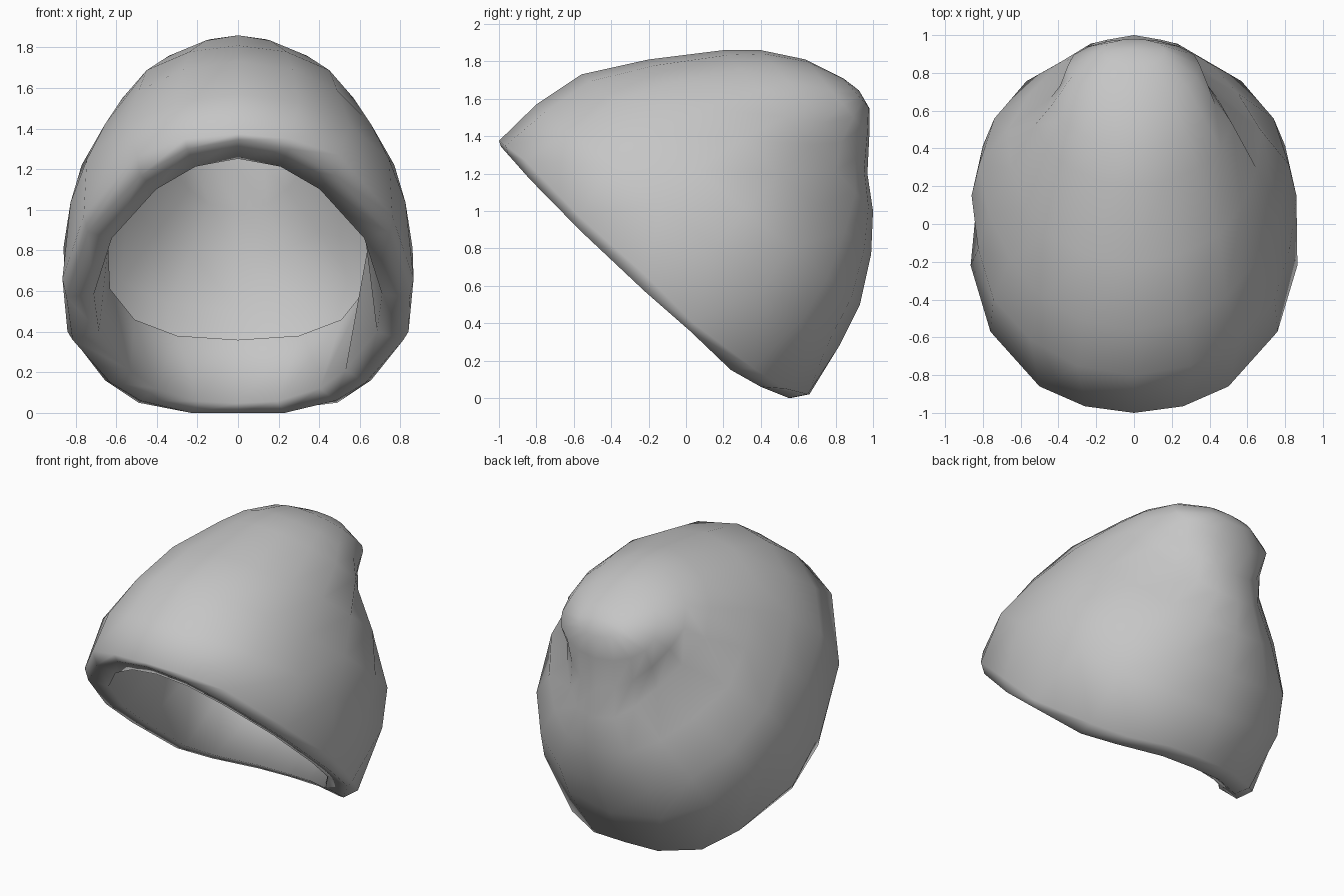
import bpy, bmesh, math

if "Cube" in bpy.data.objects:
    bpy.data.objects.remove(bpy.data.objects["Cube"])

grey = bpy.data.materials.new("wool_grey")
grey.diffuse_color = (0.56, 0.56, 0.56, 1)
grey.use_nodes = True
grey.node_tree.nodes["Principled BSDF"].inputs["Base Color"].default_value = grey.diffuse_color

HALF = 9  # steps from the brow to the nape on each side


def mirrored(half):
    """Complete a half loop (brow to nape, +x side) into a closed loop."""
    return half + [(-x, y, z) for x, y, z in half[-2:0:-1]]


def crown_loop(front, back, widths):
    """Half of a tilted loop between a brow point and a nape point (y, z)."""
    pts = []
    for i, w in enumerate([0] + widths + [0]):
        k = (1 - math.cos(math.pi * i / HALF)) / 2
        pts.append((w, front[0] + (back[0] - front[0]) * k,
                    front[1] + (back[1] - front[1]) * k))
    return pts


# Lowest line of the folded rim, from brow to nape
rim = [(0, -.99, 1.345), (.25, -.95, 1.3), (.48, -.835, 1.17), (.74, -.56, .89),
       (.845, -.22, .57), (.815, .02, .36), (.63, .24, .15), (.48, .4, .06),
       (.23, .55, 0), (0, .56, 0)]

# Outer edge of the folded rim, thicker at the nape
rim_outer = [(0, -1, 1.375), (.26, -.965, 1.35), (.5, -.86, 1.27),
             (.76, -.57, .97), (.865, -.22, .66), (.84, .04, .40),
             (.655, .36, .16), (.49, .53, .05), (.24, .65, .02), (0, .66, .02)]

# Inner edge of the folded rim
rim_inner = []
for i, (x, y, z) in enumerate(rim):
    s = .86 + .07 * max(0, i - 4) / 5
    rim_inner.append((x * .84, -.2 + (y + .2) * s, .68 + (z - .68) * s))

# Open upper edge of the lining inside the hat
lining = [(0, -.72, 1.5), (.2, -.68, 1.47), (.38, -.55, 1.38), (.53, -.3, 1.22),
          (.61, -.05, 1.0), (.64, .15, .82), (.63, .4, .61), (.51, .58, .46),
          (.3, .68, .38), (0, .72, .36)]

# Crown loops up to the peak: brow point, nape point, half widths;
# the upper loops pinch in at the back below the peak
crown = [((-.8, 1.57), (.82, .28), [.30, .55, .745, .825, .86, .80, .63, .35]),
         ((-.56, 1.73), (.93, .5), [.27, .49, .655, .77, .82, .74, .57, .34]),
         ((-.2, 1.81), (.99, .77), [.24, .45, .57, .65, .67, .55, .40, .23]),
         ((.2, 1.86), (1.0, 1.0), [.16, .34, .46, .52, .44, .34, .24, .14]),
         ((.4, 1.86), (.97, 1.2), [.14, .28, .38, .43, .39, .32, .23, .13]),
         ((.64, 1.81), (.98, 1.4), [.10, .20, .28, .33, .35, .32, .24, .13]),
         ((.84, 1.71), (.98, 1.55), [.06, .11, .14, .16, .16, .15, .11, .06])]

loops = [lining, rim_inner, rim, rim_outer] + [crown_loop(*c) for c in crown]

# Bridge the loops into one cap with a folded rim
bm = bmesh.new()
rings = [[bm.verts.new(p) for p in mirrored(h)] for h in loops]
n = 2 * HALF
for a, b in zip(rings, rings[1:]):
    for i in range(n):
        j = (i + 1) % n
        bm.faces.new((a[i], a[j], b[j], b[i]))

# Close the peak
peak = bm.verts.new((0, .925, 1.645))
for i in range(n):
    bm.faces.new((rings[-1][i], rings[-1][(i + 1) % n], peak))
for f in bm.faces:
    f.smooth = True

mesh = bpy.data.meshes.new("knit_cap")
bm.to_mesh(mesh)
bm.free()
mesh.materials.append(grey)
cap = bpy.data.objects.new("knit_cap", mesh)
bpy.context.collection.objects.link(cap)
